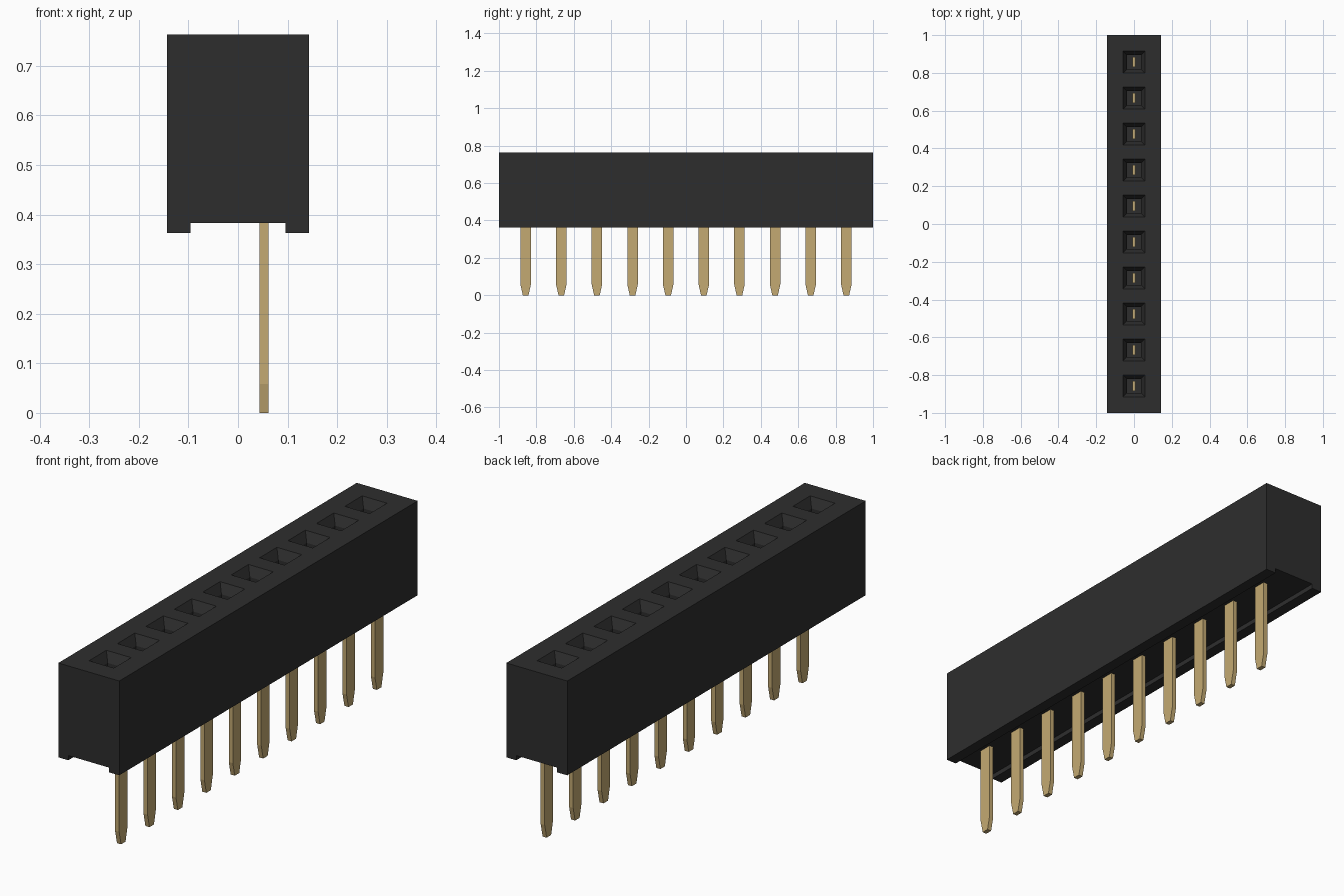
import bpy, bmesh

if "Cube" in bpy.data.objects:
    bpy.data.objects.remove(bpy.data.objects["Cube"], do_unlink=True)

COUNT, PITCH = 10, 0.1905
CENTRES = [(i - (COUNT - 1) / 2) * PITCH for i in range(COUNT)]
HOLE = 0.058                      # half width of a socket mouth
TOP, BASE, RECESS = 0.763, 0.363, 0.383


def make_material(name, rgb, rough):
    m = bpy.data.materials.new(name)
    m.use_nodes = True
    m.diffuse_color = (*rgb, 1)
    bsdf = m.node_tree.nodes["Principled BSDF"]
    bsdf.inputs["Base Color"].default_value = (*rgb, 1)
    bsdf.inputs["Roughness"].default_value = rough
    return m


def make_object(name, bm, mat):
    bmesh.ops.recalc_face_normals(bm, faces=bm.faces)
    me = bpy.data.meshes.new(name)
    bm.to_mesh(me)
    bm.free()
    me.materials.append(mat)
    ob = bpy.data.objects.new(name, me)
    bpy.context.collection.objects.link(ob)
    return ob


def loft(bm, rings):
    """Skin a list of equal-length point rings and cap both ends."""
    vs = [[bm.verts.new(p) for p in r] for r in rings]
    n = len(vs[0])
    for a, b in zip(vs, vs[1:]):
        for i in range(n):
            j = (i + 1) % n
            bm.faces.new((a[i], a[j], b[j], b[i]))
    bm.faces.new(vs[0][::-1])
    bm.faces.new(vs[-1])


black = make_material("black plastic", (0.027, 0.027, 0.027), 0.6)
gold = make_material("gold metal", (0.55, 0.40, 0.17), 0.5)

# Housing: channelled section swept along y, split at every socket mouth
half = [(0.096, RECESS), (0.096, BASE), (0.143, BASE), (0.143, TOP), (HOLE, TOP)]
profile = half + [(-x, z) for x, z in reversed(half)]
stations = [-1.0] + [c + s * HOLE for c in CENTRES for s in (-1, 1)] + [1.0]
bm = bmesh.new()
loft(bm, [[(x, y, z) for x, z in profile] for y in stations])
bmesh.ops.recalc_face_normals(bm, faces=bm.faces)

# Sockets: funnel mouth, then a straight shaft
mouths = []
for f in bm.faces:
    c = f.calc_center_median()
    if c.z > TOP - 0.001 and abs(c.x) < 0.01 and min(abs(c.y - k) for k in CENTRES) < 0.01:
        mouths.append(f)
bmesh.ops.inset_individual(bm, faces=mouths, thickness=0.03, depth=-0.04)
bmesh.ops.inset_individual(bm, faces=mouths, thickness=0.0, depth=-0.29)
make_object("housing", bm, black)

# Pins: flat blades with a tip tapered along y
PIN_X = 0.0525
for i, y in enumerate(CENTRES):
    bm = bmesh.new()
    rings = []
    for z, w in ((0.0, 0.015), (0.058, 0.028), (0.40, 0.028)):
        rings.append([(PIN_X + sx * 0.0095, y + sy * w, z)
                      for sx, sy in ((-1, -1), (1, -1), (1, 1), (-1, 1))])
    loft(bm, rings)
    make_object(f"pin_{i + 1}", bm, gold)

# Contacts: narrow strips at the bottom of each shaft
for i, y in enumerate(CENTRES):
    bm = bmesh.new()
    loft(bm, [[(sx * 0.009, y + sy * 0.026, z)
               for sx, sy in ((-1, -1), (1, -1), (1, 1), (-1, 1))] for z in (0.40, 0.45)])
    make_object(f"contact_{i + 1}", bm, gold)
